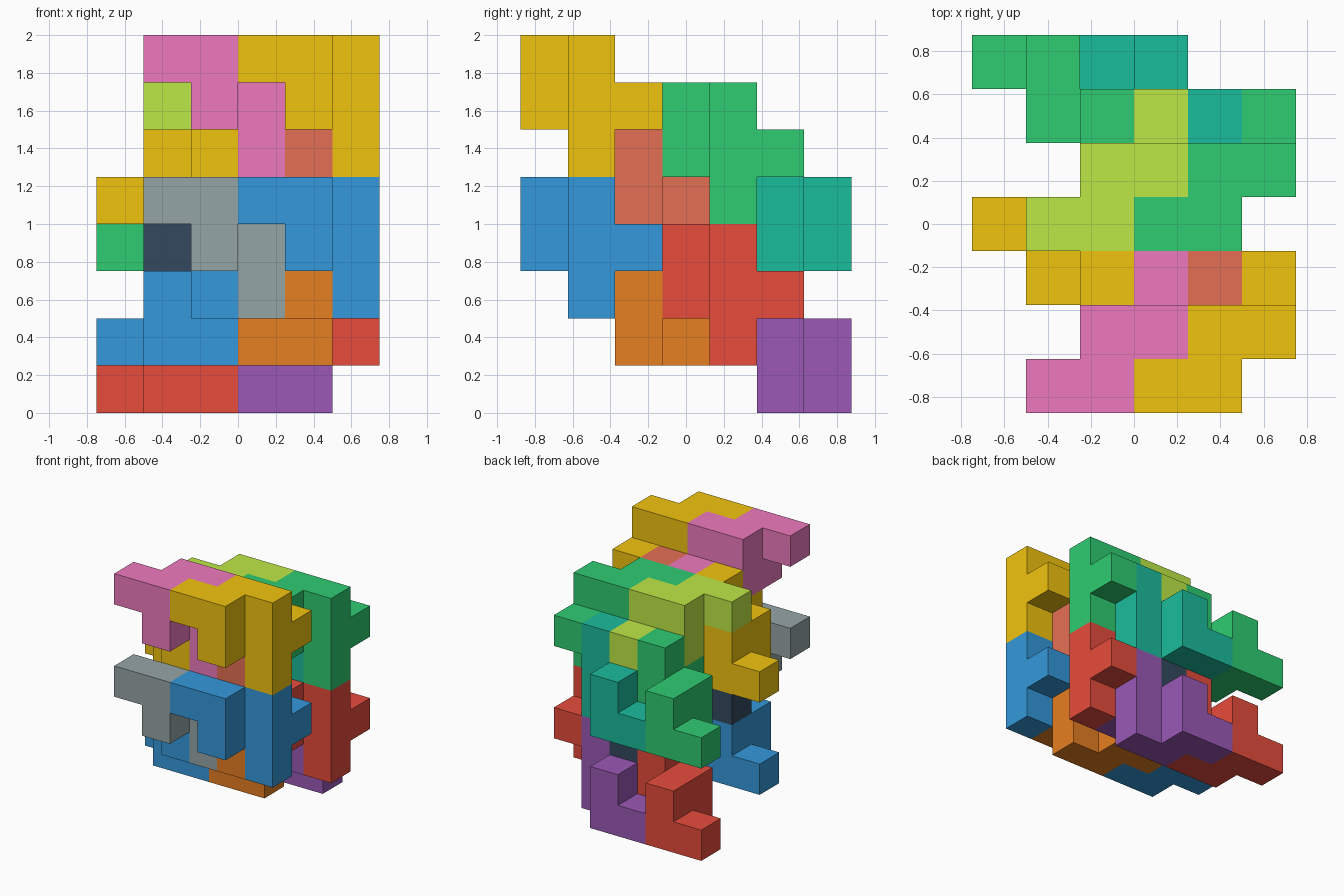
import bpy, bmesh
from mathutils import Vector

if "Cube" in bpy.data.objects:
    bpy.data.objects.remove(bpy.data.objects["Cube"])

CELL = 0.25
ORIGIN = Vector((-0.75, -0.875, 0.0))

# Nine-cube block (cell indices) and its partner, turned half round the x axis
HOOK = [(3, 0, 3), (4, 0, 3), (4, 0, 2), (4, 1, 3), (4, 1, 2),
        (5, 1, 3), (5, 1, 2), (5, 1, 1), (5, 2, 2)]
TURNED = [(x - 1, 3 - y, 3 - z) for x, y, z in HOOK]


def linear(c):
    c /= 255
    return c / 12.92 if c <= 0.04045 else ((c + 0.055) / 1.055) ** 2.4


def material(name, rgb):
    mat = bpy.data.materials.new(name)
    mat.diffuse_color = (*[linear(c) for c in rgb], 1.0)
    mat.use_nodes = True
    mat.node_tree.nodes["Principled BSDF"].inputs["Base Color"].default_value = mat.diffuse_color
    return mat


def block(name, cells, shift, mat):
    """One closed block: the outer faces of its cells, merged into flat sides."""
    cells = {tuple(a + b for a, b in zip(c, shift)) for c in cells}
    bm = bmesh.new()
    for c in cells:
        mid = Vector(c) + Vector((0.5, 0.5, 0.5))
        for axis in range(3):
            for sign in (-1, 1):
                n = Vector((0, 0, 0))
                n[axis] = sign
                if tuple(int(v) for v in Vector(c) + n) in cells:
                    continue
                u = Vector((0, 0, 0))
                u[(axis + 1) % 3] = 0.5
                v = n.cross(u)
                corners = (-u - v, u - v, u + v, v - u)
                bm.faces.new([bm.verts.new(ORIGIN + CELL * (mid + n / 2 + k))
                              for k in corners])
    bmesh.ops.remove_doubles(bm, verts=bm.verts, dist=0.001)
    bmesh.ops.dissolve_limit(bm, angle_limit=0.01, verts=bm.verts, edges=bm.edges)
    bmesh.ops.recalc_face_normals(bm, faces=bm.faces)
    mesh = bpy.data.meshes.new(name)
    bm.to_mesh(mesh)
    bm.free()
    mesh.materials.append(mat)
    obj = bpy.data.objects.new(name, mesh)
    bpy.context.collection.objects.link(obj)


# Four stacked groups: cell shift, then colours of right, left and turned blocks
GROUPS = {
    "lower_back": ((0, 3, 0), (231, 76, 60), (52, 73, 94), (155, 89, 182)),
    "lower_front": ((0, 0, 1), (52, 152, 219), (149, 165, 166), (230, 126, 34)),
    "upper_back": ((0, 3, 3), (46, 204, 113), (190, 232, 70), (26, 188, 156)),
    "upper_front": ((0, 0, 4), (241, 196, 15), (238, 122, 190), (228, 112, 84)),
}

for group, (shift, *colours) in GROUPS.items():
    main, second, third = [material(f"{group}_colour_{i}", c)
                           for i, c in enumerate(colours)]
    left = (shift[0] - 2, shift[1], shift[2])
    block(f"{group}_right_block", HOOK, shift, main)
    block(f"{group}_left_block", HOOK, left, second)
    block(f"{group}_right_turned_block", TURNED, shift, third)
    block(f"{group}_left_turned_block", TURNED, left, main)
